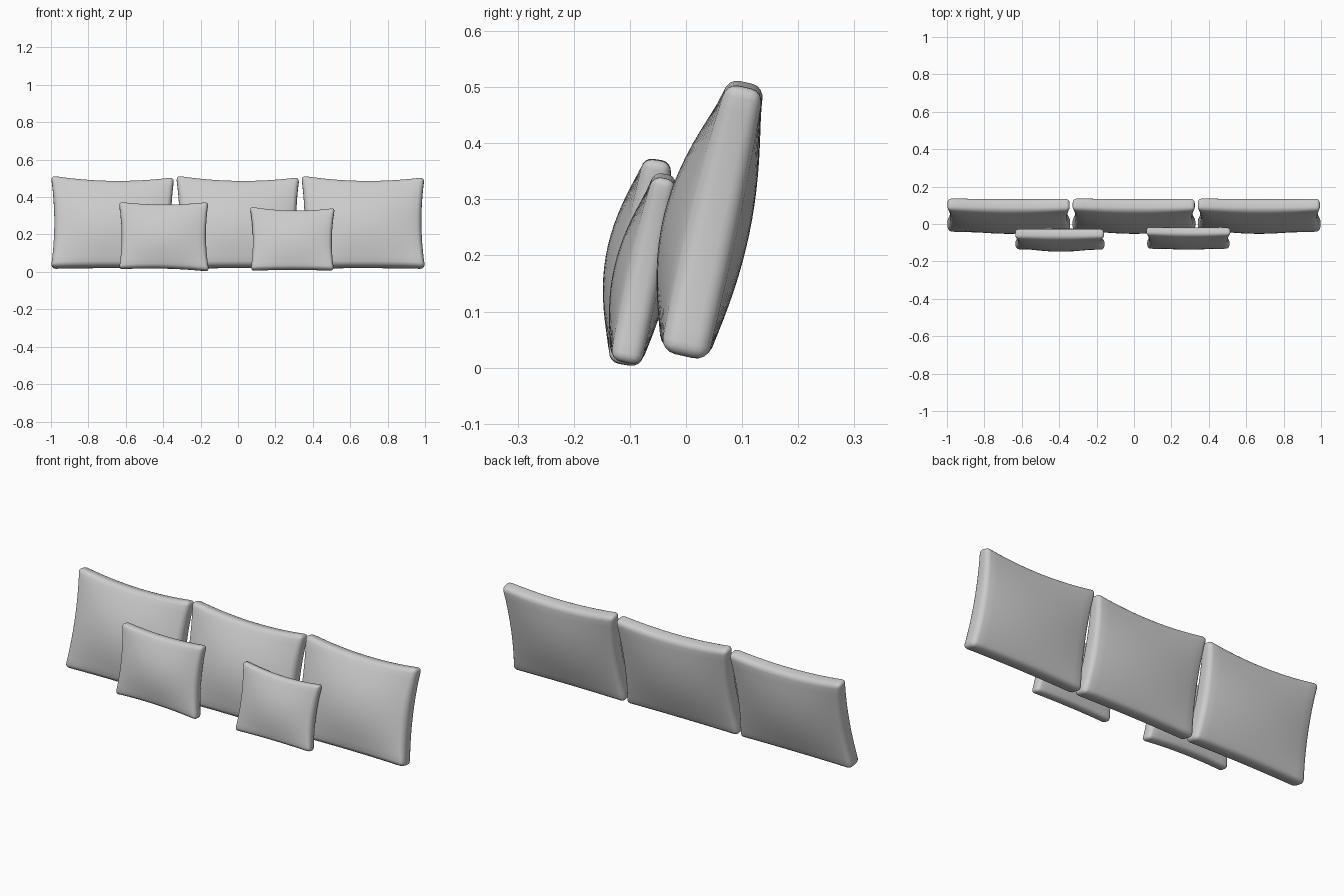
import bpy, bmesh, math
from mathutils import Vector

if "Cube" in bpy.data.objects:
    bpy.data.objects.remove(bpy.data.objects["Cube"])


def cushion(name, bl, br, tl, tr, y_bottom, y_top, edge, bulge, sag, r):
    """Corners are (x, z); edge = half thickness (bottom, top);
    bulge = (front, back); sag = inward pinch of (sides, bottom, top)."""
    w, h, t = br[0] - bl[0], tl[1] - bl[1], edge[0] + edge[1]
    # rounded slab
    bm = bmesh.new()
    bmesh.ops.create_cube(bm, size=1)
    bmesh.ops.scale(bm, vec=(w, t, h), verts=bm.verts)
    bmesh.ops.bevel(bm, geom=bm.edges[:], offset=r, segments=4, profile=0.5,
                    affect='EDGES')
    # grid of slices so the slab can be puffed up
    n = 16
    for axis, size in ((0, w), (2, h)):
        normal = Vector((0, 0, 0))
        normal[axis] = 1
        for i in range(1, n):
            co = normal * ((i / n - 0.5) * (size - 2 * r))
            bmesh.ops.bisect_plane(bm, geom=bm.verts[:] + bm.edges[:] + bm.faces[:],
                                   plane_co=co, plane_no=normal, dist=1e-6)
    # map onto the four leaning corners, pinch the outline, inflate the faces
    lean = math.atan2(y_top - y_bottom, h)
    front = Vector((0, -math.cos(lean), math.sin(lean)))
    for v in bm.verts:
        a, b = v.co.x / w + 0.5, v.co.z / h + 0.5
        u, s = 2 * a - 1, 2 * b - 1
        cu, cs = max(0, 1 - u * u), max(0, 1 - s * s)
        x = (bl[0] * (1 - a) + br[0] * a) * (1 - b) + (tl[0] * (1 - a) + tr[0] * a) * b
        z = (bl[1] * (1 - a) + br[1] * a) * (1 - b) + (tl[1] * (1 - a) + tr[1] * a) * b
        x -= u * cs * sag[0]
        z += cu * (sag[1] * (1 - b) - sag[2] * b)
        y = y_bottom + (y_top - y_bottom) * (z - bl[1]) / h
        d = -v.co.y / (t / 2)
        half = edge[0] * (1 - b) + edge[1] * b
        puff = cu ** 0.9 * cs ** 1.2
        depth = d * (half + puff * (bulge[0] if d > 0 else bulge[1]))
        v.co = Vector((x, y, z)) + front * depth
    bmesh.ops.recalc_face_normals(bm, faces=bm.faces)
    mesh = bpy.data.meshes.new(name)
    bm.to_mesh(mesh)
    bm.free()
    mesh.shade_smooth()
    obj = bpy.data.objects.new(name, mesh)
    bpy.context.collection.objects.link(obj)


# three large back cushions in a row
for i, cx in enumerate((-0.669, 0, 0.669)):
    cushion(f"back_cushion_{i + 1}",
            (cx - 0.331, 0.02), (cx + 0.331, 0.02),
            (cx - 0.331, 0.512), (cx + 0.328, 0.503),
            -0.004, 0.108, (0.043, 0.034), (0.052, 0.027),
            (0.018, 0.004, 0.024), 0.024)

# two small throw cushions in front
cushion("throw_cushion_left", (-0.636, 0.015), (-0.155, 0.003),
        (-0.638, 0.373), (-0.158, 0.372), -0.108, -0.05,
        (0.03, 0.026), (0.036, 0.022), (0.015, 0.01, 0.014), 0.019)
cushion("throw_cushion_right", (0.068, 0.008), (0.513, 0.008),
        (0.063, 0.348), (0.518, 0.34), -0.108, -0.036,
        (0.028, 0.022), (0.03, 0.02), (0.014, 0.004, 0.018), 0.018)
